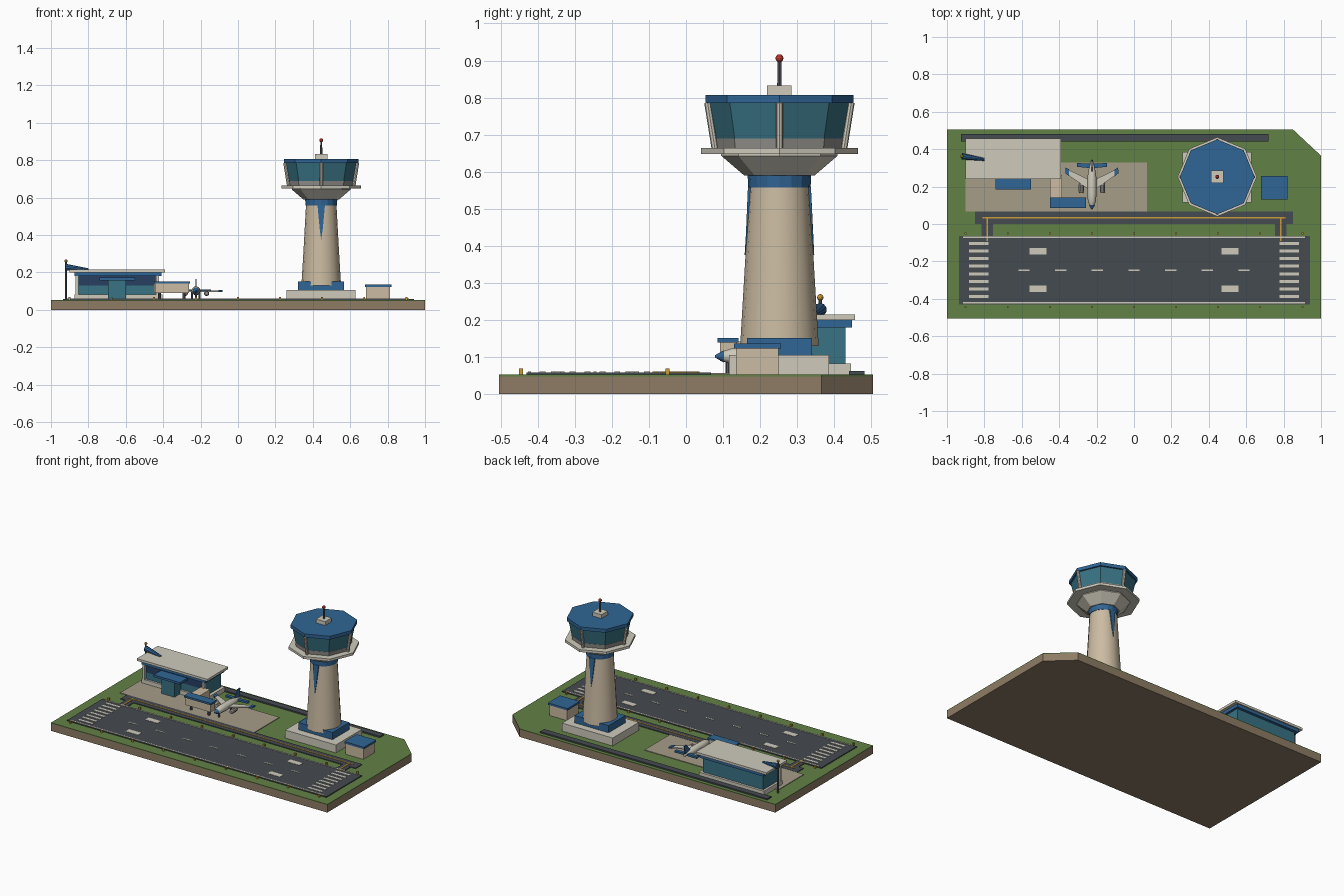
import bpy, bmesh
from math import pi, cos, sin
from mathutils import Vector

if "Cube" in bpy.data.objects:
    bpy.data.objects.remove(bpy.data.objects["Cube"])

COL = dict(soil=(.27, .2, .13), grass=(.12, .22, .06), tarmac=(.06, .07, .08), cream=(.62, .59, .5),
           tan=(.6, .5, .36), apron=(.38, .34, .25), blue=(.03, .13, .3), teal=(.04, .17, .23),
           navy=(.02, .05, .12), yellow=(.6, .33, .04), red=(.5, .04, .03), grey=(.3, .29, .27), metal=(.1, .11, .12))
MATS = {}


def finish(name, bm, col):
    bmesh.ops.recalc_face_normals(bm, faces=bm.faces)
    me = bpy.data.meshes.new(name)
    bm.to_mesh(me)
    bm.free()
    if col not in MATS:
        MATS[col] = bpy.data.materials.new(col)
        MATS[col].diffuse_color = (*COL[col], 1)
    me.materials.append(MATS[col])
    ob = bpy.data.objects.new(name, me)
    bpy.context.collection.objects.link(ob)
    return ob


def prism(name, pts, d, col):
    """Closed polygon of 3D points, extruded by vector d."""
    bm = bmesh.new()
    f = bm.faces.new([bm.verts.new(p) for p in pts])
    r = bmesh.ops.extrude_face_region(bm, geom=[f])
    bmesh.ops.translate(bm, vec=d, verts=[v for v in r['geom'] if isinstance(v, bmesh.types.BMVert)])
    # keep the starting cap so the solid is closed
    if f not in bm.faces[:]:
        bm.faces.new([v for v in bm.verts[:len(pts)]])
    return finish(name, bm, col)


def box(name, x0, x1, y0, y1, z0, z1, col):
    return prism(name, [(x0, y0, z0), (x1, y0, z0), (x1, y1, z0), (x0, y1, z0)], (0, 0, z1 - z0), col)


def lathe(name, prof, n, c, col, axis='Z', smooth=False):
    """Stack of rings (r, h) around an axis through c, capped at both ends."""
    bm = bmesh.new()
    rings = []
    for r, h in prof:
        ring = []
        for i in range(n):
            u, v = r * cos(2 * pi * i / n), r * sin(2 * pi * i / n)
            p = (u, v, h) if axis == 'Z' else (u, h, v)
            ring.append(bm.verts.new(Vector(c) + Vector(p)))
        rings.append(ring)
    for a, b in zip(rings, rings[1:]):
        for i in range(n):
            bm.faces.new((a[i], a[(i + 1) % n], b[(i + 1) % n], b[i]))
    bm.faces.new(rings[0])
    bm.faces.new(rings[-1])
    if smooth:
        for f in bm.faces:
            f.smooth = len(f.verts) == 4
    return finish(name, bm, col)


def rod(name, a, b, r0, r1, n, col):
    a, b = Vector(a), Vector(b)
    bm = bmesh.new()
    bmesh.ops.create_cone(bm, cap_ends=True, segments=n, radius1=r0, radius2=r1, depth=(b - a).length)
    m = (b - a).to_track_quat('Z', 'Y').to_matrix().to_4x4()
    m.translation = (a + b) / 2
    bmesh.ops.transform(bm, matrix=m, verts=bm.verts)
    return finish(name, bm, col)


def ball(name, c, r, col):
    bm = bmesh.new()
    bmesh.ops.create_icosphere(bm, subdivisions=2, radius=r)
    bmesh.ops.translate(bm, vec=c, verts=bm.verts)
    return finish(name, bm, col)


# Ground slab with one cut corner
outline = [(-1, -.505), (1, -.505), (1, .365), (.85, .505), (-1, .505)]
prism("soil_base", [(x, y, 0) for x, y in outline], (0, 0, .048), 'soil')
prism("grass", [(x, y, .048) for x, y in outline], (0, 0, .005), 'grass')

# Runway and markings
box("runway", -.935, .94, -.43, -.063, .05, .059, 'tarmac')
for y in (-.422, -.071):
    box("runway_edge_line", -.915, .915, y - .004, y + .004, .058, .061, 'cream')
for s in (-1, 1):
    for i in range(8):
        y = -.387 + i * .0403
        box("threshold_bar", s * .83 - .052, s * .83 + .052, y - .008, y + .008, .058, .061, 'cream')
    for y in (-.145, -.346):
        box("aiming_block", s * .513 - .045, s * .513 + .045, y - .018, y + .018, .058, .061, 'cream')
for i in range(7):
    x = (i - 3) * .196
    box("centre_dash", x - .03, x + .03, -.25, -.242, .058, .061, 'cream')
for y in (-.445, -.05):
    for i in range(9):
        x = -.9 + i * .225
        box("runway_light", x - .005, x + .005, y - .005, y + .005, .05, .069, 'yellow')

# Taxiway, apron and back road
box("taxiway", -.85, .85, 0, .068, .05, .058, 'tarmac')
box("taxi_line", -.81, .81, .03, .037, .057, .0605, 'yellow')
for s in (-1, 1):
    box("taxi_link", s * .785 - .03, s * .785 + .03, -.065, .002, .05, .0578, 'tarmac')
    box("taxi_link_line", s * .785 - .004, s * .785 + .004, -.09, .034, .057, .0607, 'yellow')
box("apron", -.9, .07, .068, .328, .05, .057, 'apron')
box("back_road", -.925, .718, .44, .482, .05, .062, 'tarmac')

# Terminal
box("terminal_plinth", -.875, -.405, .255, .445, .053, .083, 'cream')
box("terminal_body", -.86, -.425, .268, .43, .083, .182, 'teal')
box("terminal_window_band", -.85, -.44, .262, .27, .13, .18, 'navy')
box("terminal_fascia", -.875, -.41, .25, .448, .18, .2, 'blue')
box("terminal_roof", -.9, -.39, .24, .456, .2, .215, 'cream')
for x in (-.86, -.43):
    box("terminal_column", x - .008, x + .008, .252, .268, .083, .18, 'cream')
box("entrance", -.695, -.6, .2, .268, .057, .158, 'teal')
box("entrance_canopy", -.74, -.55, .185, .265, .158, .172, 'blue')

# Boarding bridge
box("bridge_walkway", -.45, -.385, .135, .262, .09, .142, 'tan')
box("bridge_cabin", -.445, -.262, .092, .138, .09, .14, 'tan')
box("bridge_roof", -.45, -.256, .085, .142, .14, .152, 'blue')
for x in (-.42, -.29):
    rod("bridge_leg", (x, .115, .055), (x, .115, .092), .008, .008, 8, 'metal')

# Parked aeroplane, nose to the front
px, pz = -.225, .102
lathe("fuselage", [(.003, .08), (.014, .1), (.022, .125), (.024, .16), (.024, .25), (.016, .3), (.004, .345)],
      12, (px, 0, pz), 'cream', 'Y', True)
lathe("nose_tip", [(.003, .078), (.0165, .102)], 12, (px, 0, pz), 'blue', 'Y')
for s in (-1, 1):
    def wing(pts): return [(px + s * x, y, pz - .006) for x, y in pts]
    prism("wing", wing([(.01, .18), (.125, .26), (.125, .29), (.01, .235)]), (0, 0, .008), 'cream')
    prism("wing_tip", wing([(.122, .255), (.142, .272), (.14, .302), (.122, .292)]), (0, 0, .01), 'blue')
    prism("tailplane", wing([(.004, .298), (.08, .306), (.08, .326), (.004, .322)]), (0, 0, .012), 'blue')
    lathe("engine", [(.01, .165), (.014, .175), (.014, .21), (.008, .23)], 10, (px + s * .057, 0, pz - .014), 'grey', 'Y')
    rod("main_wheel_leg", (px + s * .02, .22, .056), (px + s * .02, .22, .095), .005, .005, 8, 'metal')
rod("nose_wheel_leg", (px, .125, .056), (px, .125, .095), .005, .005, 8, 'metal')
prism("tail_fin", [(px - .003, .275, pz + .012), (px - .003, .33, pz + .004), (px - .003, .342, .165),
                   (px - .003, .318, .165)], (.006, 0, 0), 'blue')

# Windsock
rod("windsock_pole", (-.92, .362, .05), (-.92, .362, .255), .006, .005, 8, 'metal')
ball("windsock_pole_ball", (-.92, .362, .261), .009, 'yellow')
rod("windsock", (-.92, .362, .228), (-.8, .345, .214), .018, .008, 10, 'blue')

# Tower base and shaft
tx, ty = .445, .252
T = (tx, ty, 0)
box("tower_plinth", .26, .627, .116, .386, .053, .105, 'cream')
box("tower_collar", .322, .568, .165, .34, .105, .152, 'blue')
lathe("tower_shaft", [(.106, .13), (.093, .35), (.081, .57)], 16, T, 'tan', smooth=True)
lathe("shaft_collar", [(.084, .557), (.086, .592)], 16, T, 'blue')
for s in (-1, 1):
    prism("shaft_stripe", [(tx - .02, ty + s * .085, .56), (tx + .02, ty + s * .085, .56),
                           (tx + .008, ty + s * .0905, .43), (tx, ty + s * .094, .375),
                           (tx - .008, ty + s * .0905, .43)], (0, -s * .012, 0), 'blue')

# Octagonal control room
lathe("cab_flare", [(.095, .59), (.157, .643), (.157, .65)], 8, T, 'cream')
lathe("cab_walkway", [(.212, .648), (.212, .664)], 8, T, 'cream')
lathe("cab_sill", [(.168, .662), (.172, .69)], 8, T, 'grey')
lathe("cab_glass", [(.17, .688), (.19, .788)], 8, T, 'teal')
for i in range(4):
    c, s = cos(i * pi / 2), sin(i * pi / 2)
    rod("cab_post", (tx + c * .174, ty + s * .174, .662), (tx + c * .194, ty + s * .194, .787), .009, .009, 8, 'cream')
lathe("cab_roof", [(.2, .785), (.2, .807)], 8, T, 'blue')
box("roof_box", tx - .033, tx + .033, ty - .033, ty + .033, .806, .832, 'cream')
rod("mast", (tx, ty, .83), (tx, ty, .9), .006, .005, 8, 'metal')
ball("beacon", (tx, ty, .906), .011, 'red')

# Tower annex
box("annex", .685, .812, .135, .25, .053, .123, 'tan')
box("annex_roof", .678, .82, .13, .256, .123, .136, 'blue')

for m in bpy.data.materials:
    if m.users and not m.is_grease_pencil:
        m.use_nodes = True
        m.node_tree.nodes["Principled BSDF"].inputs["Base Color"].default_value = m.diffuse_color
